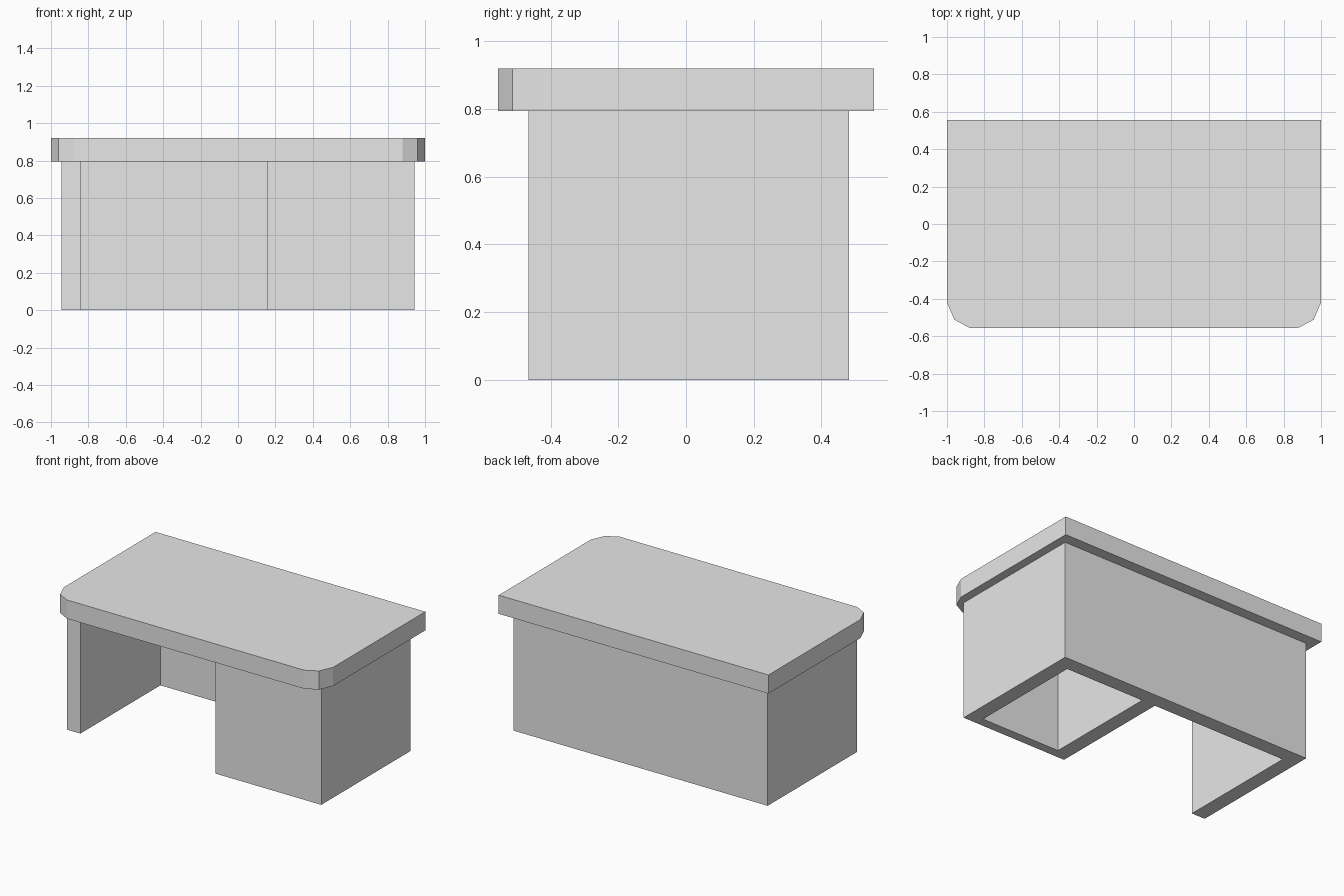
import bpy
import bmesh

cube = bpy.data.objects.get("Cube")
if cube:
    bpy.data.objects.remove(cube)

grey = bpy.data.materials.new("plain_grey")
grey.use_nodes = True
grey.diffuse_color = (0.8, 0.8, 0.8, 1)
grey.node_tree.nodes["Principled BSDF"].inputs["Base Color"].default_value = (0.8, 0.8, 0.8, 1)

TOP_BOTTOM, TOP_Z = 0.795, 0.92


def prism(name, loops, z0, z1):
    """Extrude a flat outline (first loop) with optional holes from z0 to z1."""
    bm = bmesh.new()
    edges = []
    for loop in loops:
        verts = [bm.verts.new((x, y, z0)) for x, y in loop]
        edges += [bm.edges.new((v, verts[i - 1])) for i, v in enumerate(verts)]
    bmesh.ops.triangle_fill(bm, edges=edges, use_beauty=True)
    base = bm.faces[:]
    ext = bmesh.ops.extrude_face_region(bm, geom=base, use_keep_orig=True)
    for v in ext["geom"]:
        if isinstance(v, bmesh.types.BMVert):
            v.co.z = z1
    bmesh.ops.recalc_face_normals(bm, faces=bm.faces)
    bmesh.ops.dissolve_limit(bm, angle_limit=0.01, verts=bm.verts, edges=bm.edges)
    mesh = bpy.data.meshes.new(name)
    bm.to_mesh(mesh)
    bm.free()
    mesh.materials.append(grey)
    obj = bpy.data.objects.new(name, mesh)
    bpy.context.collection.objects.link(obj)
    return obj


# Desk top with faceted front corners
half = [(1, 0.555), (1, -0.42), (0.96, -0.512), (0.88, -0.555)]
prism("desk_top", [half + [(-x, y) for x, y in reversed(half)]], TOP_BOTTOM, TOP_Z)

# Body: side panel, back panel and hollow pedestal around the knee space
side, front, back, wall = 0.943, -0.465, 0.482, 0.1
knee_left, knee_right = 0.157, -side + wall
outline = [
    (-side, front), (knee_right, front), (knee_right, back - wall),
    (knee_left, back - wall), (knee_left, front), (side, front),
    (side, back), (-side, back),
]
hollow = [
    (knee_left + wall, front + 0.062), (side - wall, front + 0.062),
    (side - wall, back - wall), (knee_left + wall, back - wall),
]
prism("desk_body", [outline, hollow], 0, TOP_BOTTOM)
